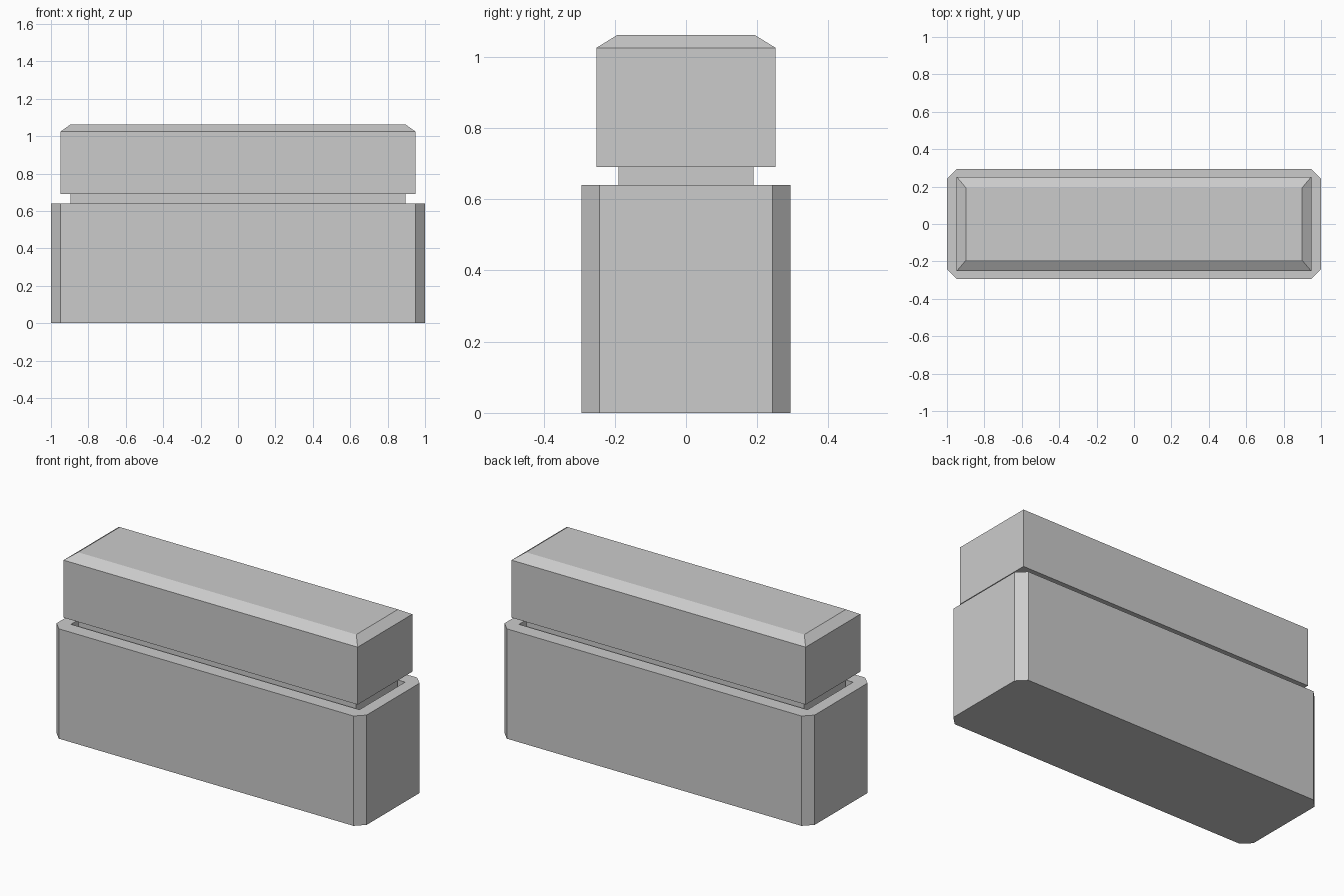
import bpy
import bmesh

cube = bpy.data.objects.get("Cube")
if cube:
    bpy.data.objects.remove(cube, do_unlink=True)

GREY = (0.6, 0.6, 0.6, 1.0)
grey = bpy.data.materials.new("plain grey")
grey.use_nodes = True
grey.diffuse_color = GREY
grey.node_tree.nodes["Principled BSDF"].inputs["Base Color"].default_value = GREY


def ring(bm, x, y, z, cut=0.0):
    """Rectangle of half-sizes x, y at height z; each corner is trimmed by cut."""
    c = cut
    quarter = [(x, y - c), (x - c, y)]
    points = []
    for sx, sy in ((1, 1), (-1, 1), (-1, -1), (1, -1)):
        pair = quarter if sx * sy > 0 else quarter[::-1]
        points += [(sx * px, sy * py) for px, py in pair]
    if not cut:
        points = points[::2]
    return [bm.verts.new((px, py, z)) for px, py in points]


def stack(name, rings):
    """Solid made by joining consecutive rings and capping both ends."""
    bm = bmesh.new()
    loops = [ring(bm, *r) for r in rings]
    for low, high in zip(loops, loops[1:]):
        n = len(low)
        for i in range(n):
            j = (i + 1) % n
            bm.faces.new((low[i], low[j], high[j], high[i]))
    bm.faces.new(loops[0][::-1])
    bm.faces.new(loops[-1])
    bmesh.ops.recalc_face_normals(bm, faces=bm.faces)
    mesh = bpy.data.meshes.new(name)
    bm.to_mesh(mesh)
    bm.free()
    mesh.materials.append(grey)
    obj = bpy.data.objects.new(name, mesh)
    bpy.context.collection.objects.link(obj)
    return obj


# Hollow body with trimmed upright corners
TRIM = 0.05
body = stack("body", [(1, 0.293, 0, TRIM), (1, 0.293, 0.64, TRIM)])
cutter = stack("socket_cutter", [(0.93, 0.21, 0.07), (0.93, 0.21, 0.8)])
cutter.hide_render = True
cutter.hide_viewport = True
socket = body.modifiers.new("socket", "BOOLEAN")
socket.operation = "DIFFERENCE"
socket.solver = "EXACT"
socket.object = cutter

# Narrow neck standing in the socket
stack("neck", [(0.895, 0.19, 0.07), (0.895, 0.19, 0.69)])

# Lid with a sloped top edge
stack("lid", [(0.948, 0.252, 0.69), (0.948, 0.252, 1.025), (0.897, 0.192, 1.062)])
